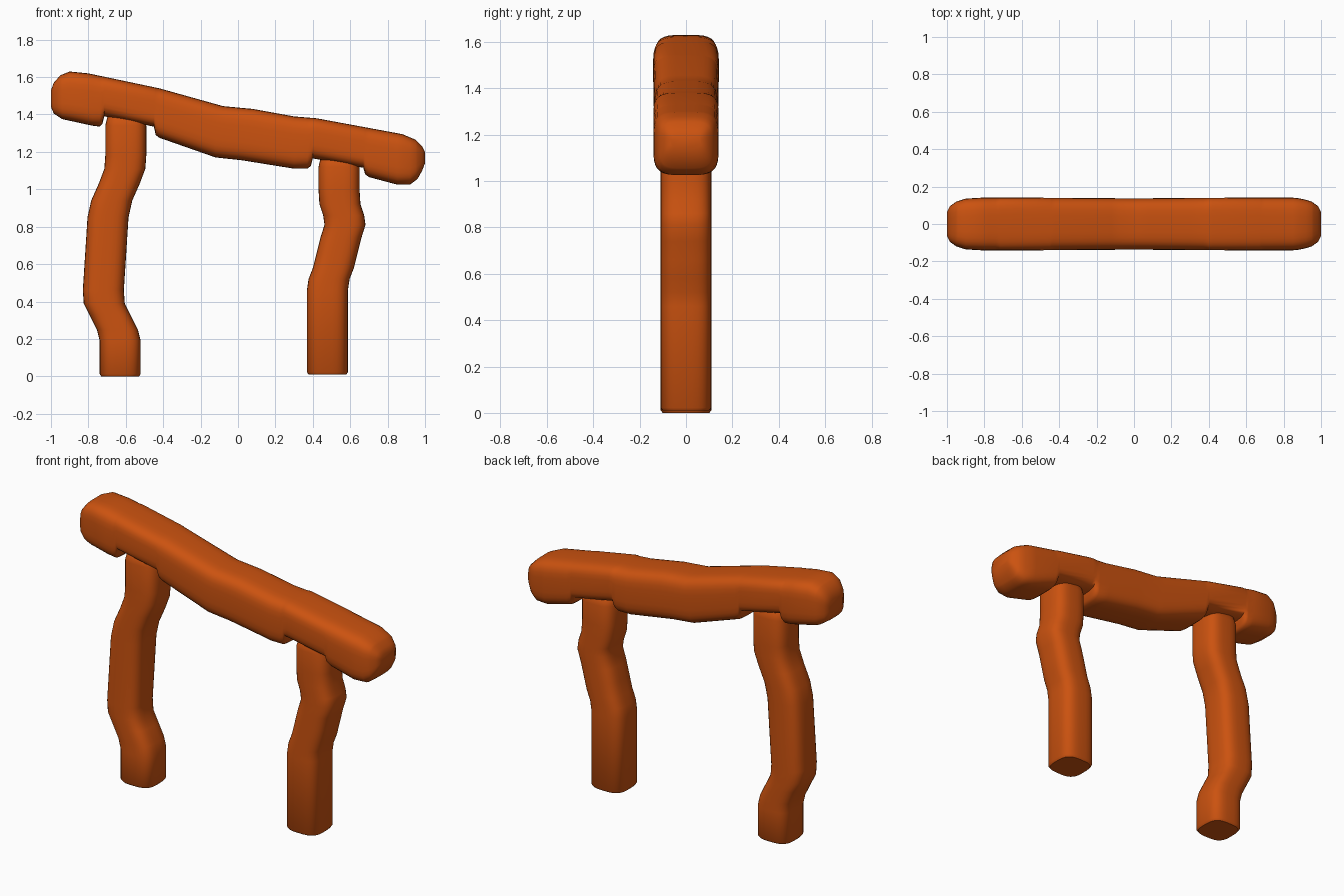
import bpy
import math
from mathutils import Vector

default_cube = bpy.data.objects.get("Cube")
if default_cube:
    bpy.data.objects.remove(default_cube, do_unlink=True)

# Single warm timber colour
timber = bpy.data.materials.new("burnt_orange_wood")
timber.use_nodes = True
colour = (0.60, 0.085, 0.005, 1)
timber.diffuse_color = colour
shader = timber.node_tree.nodes["Principled BSDF"]
shader.inputs["Base Color"].default_value = colour
shader.inputs["Roughness"].default_value = 0.8


def interpolate(points, position):
    """Linear lookup in a list of (position, value) pairs."""
    if position <= points[0][0]:
        return points[0][1]
    for (start, low), (end, high) in zip(points, points[1:]):
        if position <= end:
            return low + (high - low) * (position - start) / (end - start)
    return points[-1][1]


def rounded_ring(first, second, half_depth, power, steps=32):
    """Rounded rectangle whose width runs from first to second, depth along y."""
    middle = (first + second) / 2
    across = (second - first) / 2
    ring = []
    for step in range(steps):
        angle = math.tau * (step + 0.5) / steps
        c, s = math.cos(angle), math.sin(angle)
        u = math.copysign(abs(c) ** (2 / power), c)
        v = math.copysign(abs(s) ** (2 / power), s)
        ring.append(middle + across * u + Vector((0, half_depth * v, 0)))
    return ring


def loft(name, rings, sharp_angle):
    """Skin a list of rings, close both ends and shade the result."""
    count = len(rings[0])
    vertices = [point for ring in rings for point in ring]
    faces = [list(range(count)),
             list(range(len(vertices) - count, len(vertices)))[::-1]]
    for level in range(len(rings) - 1):
        base = level * count
        for i in range(count):
            j = (i + 1) % count
            faces.append((base + i, base + count + i,
                          base + count + j, base + j))
    mesh = bpy.data.meshes.new(name)
    mesh.from_pydata(vertices, [], faces)
    mesh.materials.append(timber)
    part = bpy.data.objects.new(name, mesh)
    bpy.context.collection.objects.link(part)
    bpy.ops.object.select_all(action="DESELECT")
    part.select_set(True)
    bpy.context.view_layer.objects.active = part
    # Consistent outward normals
    bpy.ops.object.mode_set(mode="EDIT")
    bpy.ops.mesh.select_all(action="SELECT")
    bpy.ops.mesh.normals_make_consistent(inside=False)
    bpy.ops.object.mode_set(mode="OBJECT")
    bpy.ops.object.shade_smooth_by_angle(angle=math.radians(sharp_angle))
    return part


def crooked_post(name, bottom, top, bends, radius=0.11):
    """Upright log following a list of (height, x) bends."""
    # Edge softening: small at the foot, larger at the head
    rounding = [(bottom, 0.92), (bottom + 0.012, 1),
                (top - 0.07, 1), (top - 0.025, 0.9), (top, 0.65)]
    heights = sorted({z for z, _ in bends} | {z for z, _ in rounding})
    rings = []
    for z in heights:
        x = interpolate(bends, z)
        size = radius * interpolate(rounding, z)
        rings.append(rounded_ring(Vector((x - size, 0, z)),
                                  Vector((x + size, 0, z)), size, 3.2))
    return loft(name, rings, 50)


crooked_post("right_post", 0, 1.41, [
    (0, -0.63), (0.19, -0.63), (0.25, -0.645), (0.33, -0.685), (0.39, -0.715),
    (0.46, -0.72), (0.85, -0.695), (0.94, -0.675), (1.03, -0.635),
    (1.11, -0.605), (1.18, -0.6)])

crooked_post("left_post", 0.01, 1.19, [
    (0.01, 0.478), (0.46, 0.478), (0.52, 0.487), (0.58, 0.51), (0.66, 0.53),
    (0.74, 0.55), (0.81, 0.572), (0.86, 0.565), (0.92, 0.545), (1, 0.54)])

# Lintel: upper and lower outlines, with notches over the posts
upper = [(-1, 1.53), (-0.985, 1.57), (-0.95, 1.61), (-0.9, 1.63),
         (-0.8, 1.62), (-0.42, 1.54), (-0.08, 1.445), (0.08, 1.43),
         (0.3, 1.39), (0.42, 1.38), (0.88, 1.295), (0.95, 1.265),
         (0.985, 1.23), (1, 1.2)]
lower = [(-1, 1.44), (-0.985, 1.405), (-0.94, 1.375), (-0.78, 1.34),
         (-0.74, 1.335), (-0.725, 1.35), (-0.715, 1.39), (-0.45, 1.335),
         (-0.44, 1.29), (-0.42, 1.275), (-0.12, 1.17), (0.02, 1.155),
         (0.3, 1.11), (0.37, 1.11), (0.39, 1.125), (0.4, 1.165),
         (0.67, 1.115), (0.68, 1.08), (0.7, 1.065), (0.85, 1.025),
         (0.92, 1.025), (0.96, 1.055), (0.985, 1.1), (1, 1.14)]
# Half depth by distance from the middle
depth = [(0, 0.137), (0.3, 0.14), (0.84, 0.142), (0.9, 0.136),
         (0.95, 0.12), (0.985, 0.095), (1, 0.065)]

stations = sorted({x for x, _ in upper} | {x for x, _ in lower})
beam_rings = [rounded_ring(Vector((x, 0, interpolate(lower, x))),
                           Vector((x, 0, interpolate(upper, x))),
                           interpolate(depth, abs(x)), 4)
              for x in stations]
loft("lintel_beam", beam_rings, 60)
